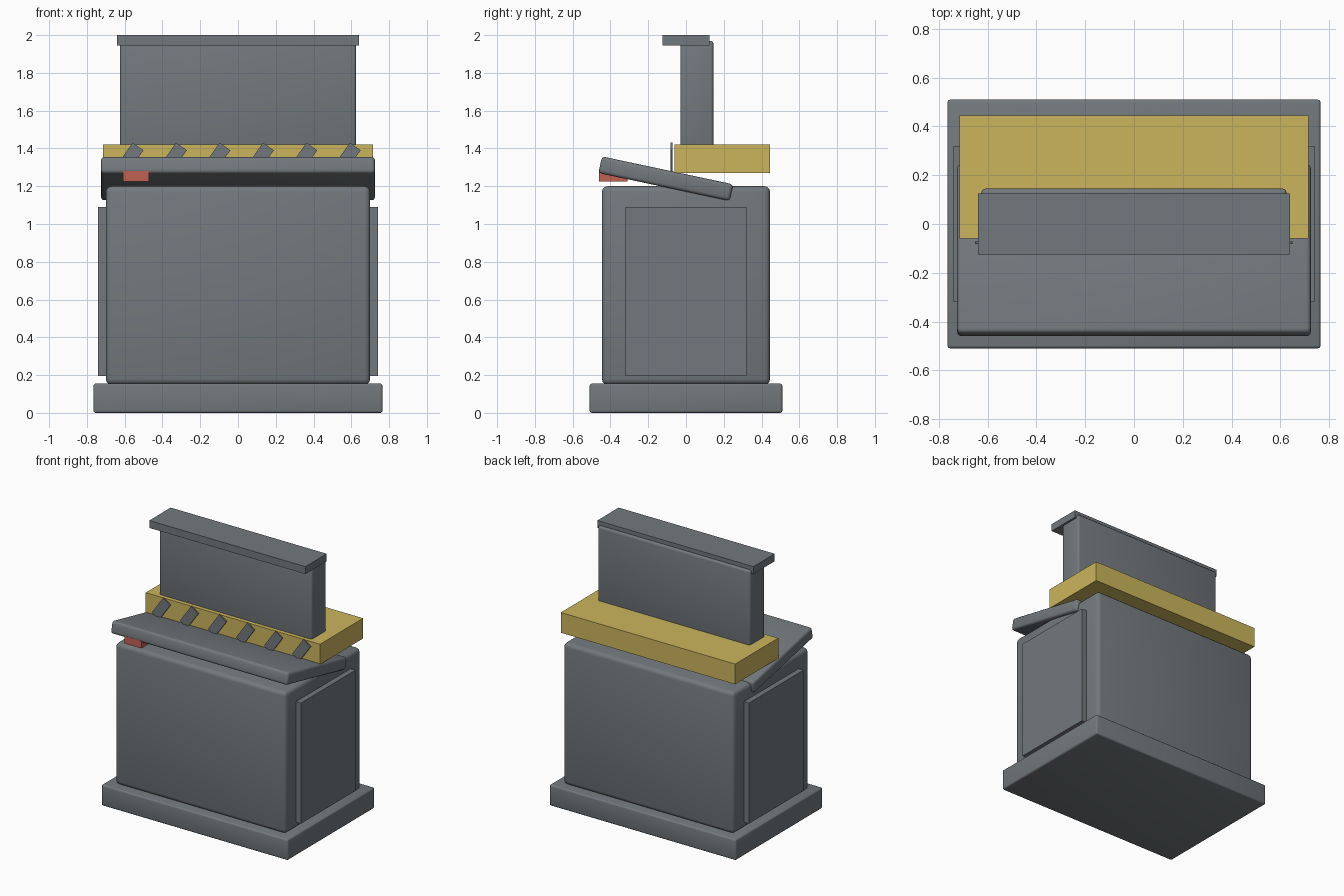
import bpy
import math

if "Cube" in bpy.data.objects:
    bpy.data.objects.remove(bpy.data.objects["Cube"])


def material(name, color):
    m = bpy.data.materials.new(name)
    m.diffuse_color = (*color, 1)
    m.use_nodes = True
    m.node_tree.nodes["Principled BSDF"].inputs["Base Color"].default_value = m.diffuse_color
    return m


GREY = material("steel grey", (0.17, 0.19, 0.205))
YELLOW = material("warning yellow", (0.60, 0.46, 0.11))
RED = material("signal red", (0.54, 0.12, 0.085))


def box(name, x, y, z, mat, bevel=0.0, rot=(0, 0, 0)):
    """Box from (min, max) ranges, optionally rounded and turned about its centre."""
    ranges = (x, y, z)
    centre = [(a + b) / 2 for a, b in ranges]
    bpy.ops.mesh.primitive_cube_add(size=1, location=centre)
    ob = bpy.context.object
    ob.name = name
    ob.scale = [b - a for a, b in ranges]
    bpy.ops.object.transform_apply(location=False, rotation=False, scale=True)
    ob.rotation_euler = [math.radians(r) for r in rot]
    ob.data.materials.append(mat)
    if bevel:
        mod = ob.modifiers.new("rounded edges", "BEVEL")
        mod.width = bevel
        mod.segments = 3
        bpy.ops.object.modifier_apply(modifier=mod.name)
        bpy.ops.object.shade_smooth_by_angle(angle=math.radians(35))
    return ob


# Plinth and main cabinet
box("plinth", (-0.765, 0.765), (-0.51, 0.51), (0, 0.155), GREY, 0.012)
box("cabinet", (-0.70, 0.70), (-0.445, 0.445), (0.15, 1.20), GREY, 0.03)

# Side access panels
for side, label in ((-1, "left"), (1, "right")):
    x = sorted((side * 0.69, side * 0.74))
    box(label + "_side_panel", x, (-0.32, 0.32), (0.195, 1.09), GREY)

# Sloping control desk, raised at the front
box("control_desk", (-0.725, 0.725), (-0.462, 0.248), (1.195, 1.285),
    GREY, 0.018, rot=(-12, 0, 0))

# Red button block under the desk
box("red_button", (-0.61, -0.47), (-0.46, -0.31), (1.225, 1.28), RED)

# Yellow hazard band with slanted stripes
box("hazard_band", (-0.715, 0.715), (-0.06, 0.445), (1.27, 1.42), YELLOW)
for i in range(6):
    x = -0.575 + 0.23 * i
    box(f"hazard_stripe_{i + 1}", (x - 0.035, x + 0.035), (-0.081, -0.071),
        (1.265, 1.425), GREY, rot=(0, 35, 0))

# Upright display housing and its hood
box("display_housing", (-0.625, 0.625), (-0.03, 0.145), (1.35, 1.97), GREY, 0.015)
box("display_hood", (-0.64, 0.64), (-0.125, 0.125), (1.945, 2.0), GREY)
